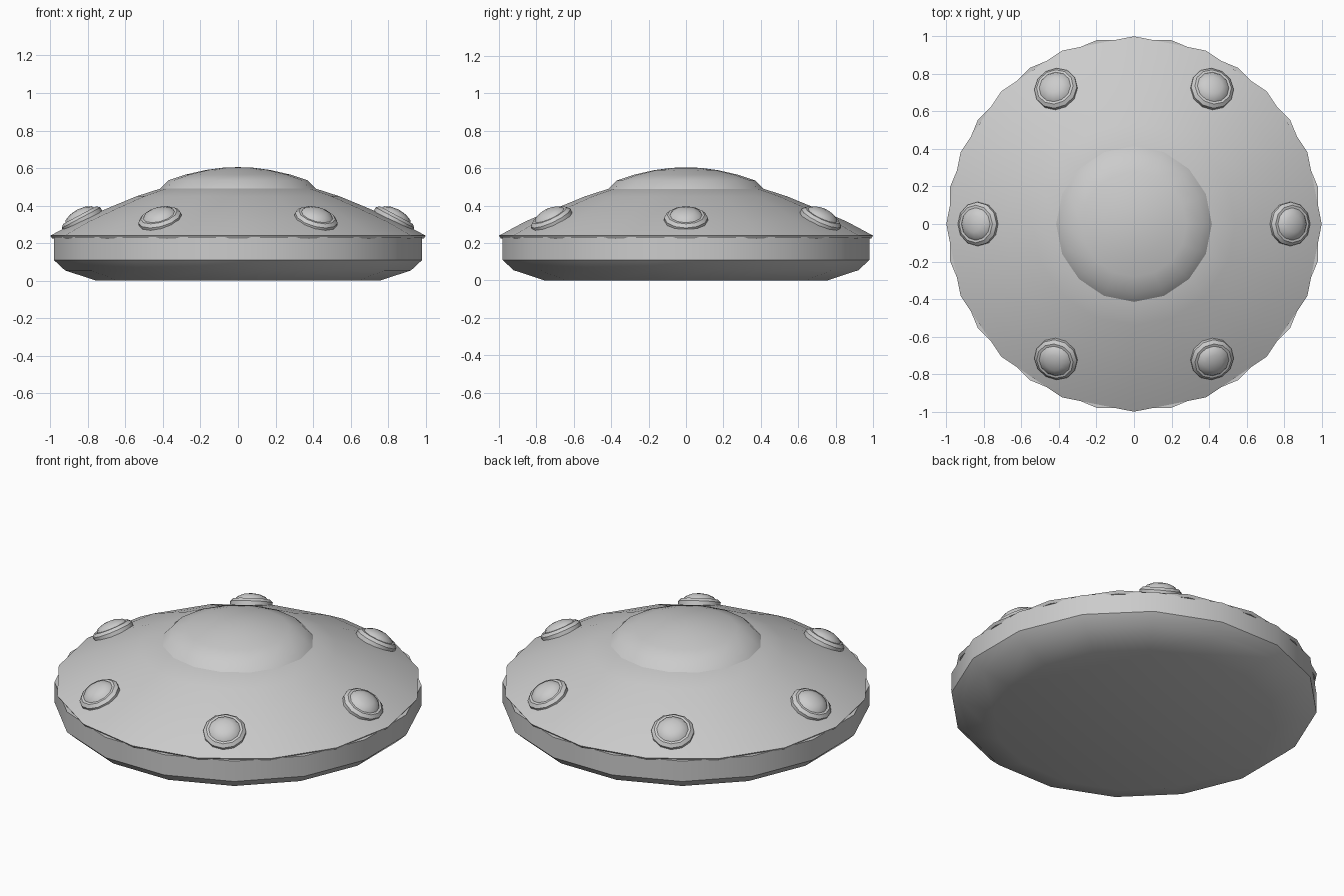
import bpy, bmesh
from math import radians, pi, sin, cos
from mathutils import Matrix, Vector

cube = bpy.data.objects.get("Cube")
if cube:
    bpy.data.objects.remove(cube, do_unlink=True)


def lathe(name, profile, sides, turn=0.0, matrix=None, sharp=30):
    """Spin (radius, height) points round z; open ends are capped."""
    bm = bmesh.new()
    rings = []
    for r, z in profile:
        if r == 0:
            rings.append([bm.verts.new((0, 0, z))] * sides)
            continue
        angles = [turn + 2 * pi * i / sides for i in range(sides)]
        rings.append([bm.verts.new((r * cos(a), r * sin(a), z)) for a in angles])
    for low, high in zip(rings, rings[1:]):
        for i in range(sides):
            j = (i + 1) % sides
            corners = dict.fromkeys((low[i], low[j], high[j], high[i]))
            bm.faces.new(list(corners))
    for ring, r in ((rings[0], profile[0][0]), (rings[-1], profile[-1][0])):
        if r:
            bm.faces.new(ring)
    bmesh.ops.recalc_face_normals(bm, faces=bm.faces)
    mesh = bpy.data.meshes.new(name)
    bm.to_mesh(mesh)
    bm.free()
    obj = bpy.data.objects.new(name, mesh)
    bpy.context.collection.objects.link(obj)
    if matrix:
        obj.matrix_world = matrix
    bpy.ops.object.select_all(action="DESELECT")
    obj.select_set(True)
    bpy.context.view_layer.objects.active = obj
    bpy.ops.object.shade_smooth_by_angle(angle=radians(sharp))
    return obj


SIDES = 16
HALF_STEP = pi / SIDES

# Lower hull: flat underside, rounded bowl and upright wall
lathe("lower_hull", [(0.77, 0), (0.94, 0.055), (1.0, 0.11), (1.0, 0.232)],
      SIDES, HALF_STEP)

# Upper hull: thin rim and gently curved cone
lathe("upper_hull", [(0.99, 0.225), (1.0, 0.24), (0.86, 0.315), (0.69, 0.388),
                     (0.54, 0.45), (0.4, 0.495)], SIDES)

# Cabin dome
lathe("dome", [(0.42, 0.485), (0.37, 0.535), (0.28, 0.565), (0.17, 0.59),
               (0.08, 0.602), (0, 0.605)], SIDES, sharp=40)

# Six round lights set into the slope
TILT = radians(28)
for i in range(6):
    place = (Matrix.Rotation(i * pi / 3, 4, "Z")
             @ Matrix.Translation(Vector((0.83, 0, 0.325)))
             @ Matrix.Rotation(TILT, 4, "Y"))
    lathe(f"light_ring_{i + 1}", [(0.115, -0.04), (0.117, 0.012), (0.1, 0.028)],
          12, matrix=place)
    lathe(f"light_lens_{i + 1}", [(0.092, 0.02), (0.078, 0.04), (0.045, 0.054),
                                  (0, 0.06)], 12, matrix=place, sharp=50)
